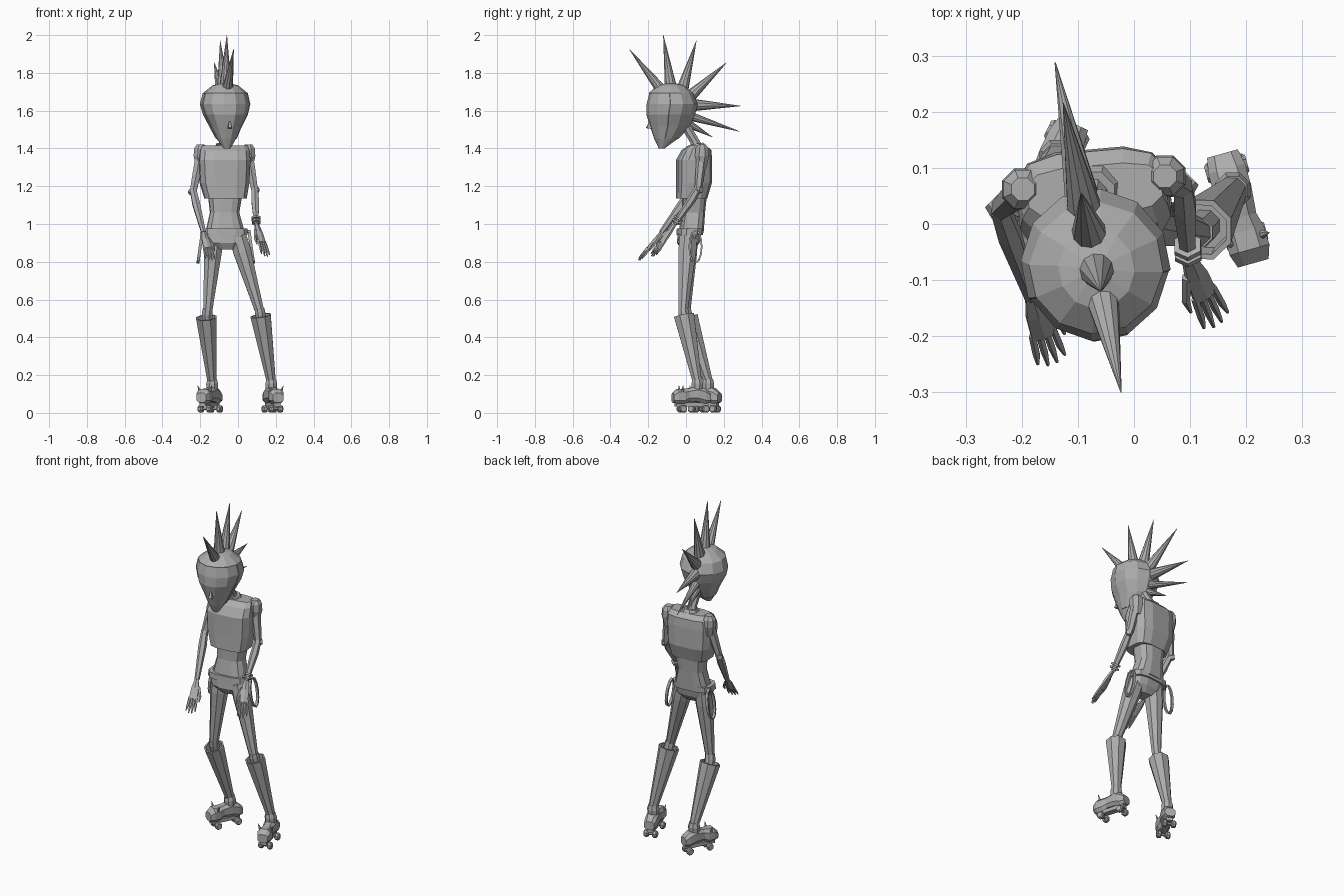
import bpy, bmesh, math
from mathutils import Vector as V

if "Cube" in bpy.data.objects:
    bpy.data.objects.remove(bpy.data.objects["Cube"])

grey = bpy.data.materials.new("mid grey")
grey.use_nodes = True
colour = (0.42, 0.42, 0.42, 1)
grey.diffuse_color = colour
grey.node_tree.nodes["Principled BSDF"].inputs["Base Color"].default_value = colour
UP = V((0, 0, 1))


def finish(name, bm):
    bmesh.ops.recalc_face_normals(bm, faces=bm.faces)
    mesh = bpy.data.meshes.new(name)
    bm.to_mesh(mesh)
    bm.free()
    mesh.materials.append(grey)
    obj = bpy.data.objects.new(name, mesh)
    bpy.context.collection.objects.link(obj)


def power(value, p):
    return math.copysign(abs(value) ** p, value)


def sweep(name, points, sizes, sides=8, ref=(1, 0, 0), normal=None, p=1.0,
          closed=False, edit=None):
    """Loft rings of radius r or (a, b) along points; p below 1 makes them boxy."""
    bm = bmesh.new()
    pts = [V(q) for q in points]
    rings = []
    last = len(pts) - 1
    for i, c in enumerate(pts):
        if normal is not None:
            n = V(normal).normalized()
        elif closed:
            n = (pts[(i + 1) % len(pts)] - pts[i - 1]).normalized()
        else:
            n = (pts[min(i + 1, last)] - pts[max(i - 1, 0)]).normalized()
        u = V(ref) - n * n.dot(V(ref))
        u.normalize()
        v = n.cross(u)
        size = sizes[i]
        a, b = size if isinstance(size, tuple) else (size, size)
        ring = []
        for k in range(sides):
            t = 2 * math.pi * (k + 0.5) / sides
            ring.append(bm.verts.new(c + u * a * power(math.cos(t), p)
                                     + v * b * power(math.sin(t), p)))
        rings.append(ring)
    pairs = list(zip(rings, rings[1:]))
    if closed:
        pairs.append((rings[-1], rings[0]))
    for r, s in pairs:
        for k in range(sides):
            j = (k + 1) % sides
            bm.faces.new((r[k], r[j], s[j], s[k]))
    if not closed:
        bm.faces.new(rings[0])
        bm.faces.new(rings[-1])
    if edit:
        bmesh.ops.recalc_face_normals(bm, faces=bm.faces)
        edit(bm)
    finish(name, bm)


def spike(name, base, tip, r, sides=8):
    sweep(name, [base, tip], [r, 0.001], sides, ref=(1, 0.2, 0.1))


# Head, turned a little to its left, with a raised hair cap
head = V((-0.068, -0.075, 0))
fwd = V((0.196, -0.98, 0))
side = V((0.98, 0.196, 0))


def raise_cap(bm):
    cap = []
    for f in bm.faces:
        c = f.calc_center_median()
        if c.z > 1.69 or (c.z > 1.47 and (c - head).dot(fwd) < 0.04):
            cap.append(f)
    bmesh.ops.inset_region(bm, faces=cap, thickness=0.002, depth=0.004)


skull = [(1.40, 0.055, 0.018, 0.015), (1.45, 0.032, 0.05, 0.062),
         (1.52, 0.012, 0.083, 0.107), (1.58, 0.008, 0.115, 0.128),
         (1.635, 0, 0.13, 0.134), (1.69, 0.005, 0.117, 0.115),
         (1.73, 0.005, 0.066, 0.07), (1.742, 0.005, 0.02, 0.02)]
sweep("head", [head + fwd * o + UP * z for z, o, a, b in skull],
      [(a, b) for z, o, a, b in skull], 12, ref=side, normal=UP, edit=raise_cap)
sweep("nose", [head + fwd * 0.115 + UP * 1.505, head + fwd * 0.125 + UP * 1.51,
               head + fwd * 0.11 + UP * 1.56],
      [(0.014, 0.018), (0.012, 0.018), 0.003], 4, ref=side, normal=UP)

# Mohawk spikes: base y, base z, tip y, tip z
mohawk = [(-0.115, 1.69, -0.30, 1.925), (-0.08, 1.72, -0.12, 2.0),
          (-0.02, 1.71, 0.055, 1.97), (0.02, 1.675, 0.215, 1.855),
          (0.035, 1.63, 0.288, 1.625), (0.025, 1.57, 0.283, 1.49),
          (0.005, 1.535, 0.14, 1.46)]
for i, (by, bz, ty, tz) in enumerate(mohawk):
    spike(f"mohawk_spike_{i + 1}", (-0.068 - 0.2 * (by + 0.075), by, bz),
          (-0.068 - 0.2 * (ty + 0.075), ty, tz), 0.033 if i < 5 else 0.024, 10)

# Neck and collar
sweep("neck", [(-0.075, 0.07, 1.38), (-0.075, 0.045, 1.44), (-0.073, -0.01, 1.53)],
      [0.035, 0.026, 0.026])
sweep("collar", [(-0.074, 0.058, 1.40), (-0.074, 0.054, 1.425)], [0.055, 0.042])


# Torso parts: rows of z, x, y, half width, half depth
def body(name, rows, p):
    sweep(name, [(x, y, z) for z, x, y, a, b in rows],
          [(a, b) for z, x, y, a, b in rows], 12, ref=(1, 0.09, 0), normal=UP, p=p)


body("top_garment", [(1.135, -0.066, 0.03, 0.112, 0.08), (1.22, -0.072, 0.043, 0.132, 0.092),
                     (1.34, -0.072, 0.043, 0.138, 0.092), (1.39, -0.072, 0.055, 0.133, 0.076),
                     (1.415, -0.07, 0.06, 0.122, 0.045)], 0.6)
body("waist", [(1.16, -0.068, 0.045, 0.092, 0.065), (1.06, -0.071, 0.04, 0.078, 0.06),
               (0.96, -0.068, 0.028, 0.104, 0.064)], 0.7)
body("belt", [(0.942, -0.07, 0.02, 0.122, 0.068), (0.975, -0.07, 0.022, 0.12, 0.068)], 0.65)
body("pelvis", [(0.955, -0.07, 0.02, 0.115, 0.062), (0.90, -0.066, 0.012, 0.105, 0.058),
                (0.865, -0.06, 0.01, 0.05, 0.035)], 0.75)

# Hanging straps on both hips
for name, x, out in (("left", 0.058, 1), ("right", -0.188, -1)):
    loop = []
    for k in range(12):
        t = 2 * math.pi * k / 12
        loop.append((x + out * 0.012 * (1 - math.sin(t)), 0.05 + 0.033 * math.cos(t),
                     0.88 + 0.085 * math.sin(t)))
    sweep(f"{name}_hip_strap", loop, [(0.011, 0.006)] * 12, 4, closed=True)


# Arms and hands
def hand(name, wrist, tip, across):
    w, t = V(wrist), V(tip)
    d = t - w
    s = V(across) - d * (V(across).dot(d) / d.length_squared)
    s.normalize()
    sweep(f"{name}_palm", [w, w + d * 0.25, w + d * 0.55],
          [(0.013, 0.01), (0.024, 0.012), (0.026, 0.009)], 6, ref=s)
    for i in range(4):
        o = i - 1.5
        length = 0.98 - 0.06 * abs(o)
        sweep(f"{name}_finger_{i + 1}",
              [w + d * 0.5 + s * o * 0.013, w + d * 0.75 + s * o * 0.015,
               w + d * length + s * o * 0.017], [0.007, 0.007, 0.003], 5, ref=s)
    inward = -1 if name == "left" else 1
    sweep(f"{name}_thumb", [w + d * 0.2 + s * inward * 0.018,
                            w + d * 0.45 + s * inward * 0.036,
                            w + d * 0.62 + s * inward * 0.036],
          [0.009, 0.008, 0.003], 5, ref=s)


arms = {"left": ((0.055, 0.085), (0.088, 0.065, 1.18), (0.097, -0.06, 1.0),
                 (0.152, -0.185, 0.82), (0.8, 0.55, -0.1)),
        "right": ((-0.198, 0.062), (-0.238, 0.025, 1.17), (-0.182, -0.13, 0.955),
                  (-0.143, -0.255, 0.80), (0.8, 0.3, 0))}
for name, (top, elbow, wrist, tip, across) in arms.items():
    x, y = top
    e, w = V(elbow), V(wrist)
    sweep(f"{name}_shoulder", [(x, y, 1.42), (x, y, 1.40), (x, y, 1.36), (x, y, 1.30)],
          [0.022, 0.037, 0.04, 0.026], 8)
    sweep(f"{name}_upper_arm", [(x, y, 1.37), V((x, y, 1.37)).lerp(e, 0.5), e],
          [0.028, 0.025, 0.02], 6)
    sweep(f"{name}_forearm", [e + UP * 0.01, e.lerp(w, 0.3), w], [0.019, 0.023, 0.014], 6)
    out = 1 if name == "left" else -1
    sweep(f"{name}_elbow_pad", [e, e + V((out * 0.016, 0.016, 0))], [0.022, 0.016], 6, ref=UP)
    hand(name, wrist, tip, across)
    if name == "left":
        for i in range(2):
            c = w.lerp(e, 0.04 + 0.09 * i)
            sweep(f"wrist_band_{i + 1}", [c, c + (e - w) * 0.05], [0.027, 0.027], 6)

# Legs, flared boots and roller skates
legs = {"left": ((0.0, 0.012), (0.114, -0.015, 0.54), (0.12, -0.01, 0.515),
                 (0.176, 0.06), (0.27, -0.96, 0)),
        "right": ((-0.126, 0.015), (-0.16, 0.0, 0.54), (-0.168, 0.01, 0.505),
                  (-0.137, 0.118), (-0.43, -0.9, 0))}
for name, (hip, knee, cuff, foot, toe) in legs.items():
    h, k, c = V((*hip, 0.93)), V(knee), V(cuff)
    a = V((*foot, 0))
    ankle = a + UP * 0.165
    sweep(f"{name}_thigh", [h, h.lerp(k, 0.2), h.lerp(k, 0.6), k],
          [0.05, 0.051, 0.038, 0.026], 8)
    sweep(f"{name}_knee", [k + UP * 0.01, k.lerp(c, 0.5), c.lerp(ankle, 0.2)],
          [0.028, 0.03, 0.028], 8)
    sweep(f"{name}_boot", [ankle, c, c, c.lerp(ankle, 0.12)],
          [0.026, 0.058, 0.048, 0.044], 8, normal=c - ankle)
    sweep(f"{name}_ankle_cuff", [a + UP * 0.12, a + UP * 0.155, a + UP * 0.18],
          [0.032, 0.034, 0.027], 8)
    d = V(toe).normalized()
    s = d.cross(UP)
    shoe = [(-0.068, 0.08, 0.03, 0.026), (-0.04, 0.088, 0.036, 0.042),
            (0.0, 0.1, 0.036, 0.044), (0.05, 0.096, 0.031, 0.036),
            (0.075, 0.088, 0.038, 0.042), (0.11, 0.088, 0.039, 0.042),
            (0.135, 0.08, 0.03, 0.026)]
    sweep(f"{name}_skate_shoe", [a + d * o + UP * z for o, z, hw, hh in shoe],
          [(hw, hh) for o, z, hw, hh in shoe], 8, ref=s, normal=d, p=0.7)
    sweep(f"{name}_skate_plate", [a + d * o + UP * 0.045 for o in (-0.055, 0.12)],
          [(0.02, 0.012)] * 2, 4, ref=s, p=0.3)
    for end, o in (("rear", -0.04), ("front", 0.085)):
        hub = a + d * o + UP * 0.021
        sweep(f"{name}_{end}_axle", [hub - s * 0.03, hub + s * 0.03], [0.008] * 2, 6, ref=UP)
        for tag, q in (("inner", -1), ("outer", 1)):
            sweep(f"{name}_{end}_{tag}_wheel",
                  [hub + s * q * 0.012, hub + s * q * 0.018, hub + s * q * 0.032,
                   hub + s * q * 0.038], [0.016, 0.021, 0.021, 0.016], 8, ref=UP)
    for tag, q in (("inner", -1), ("outer", 1)):
        b = a + d * 0.09 + s * q * 0.028 + UP * 0.113
        spike(f"{name}_{tag}_toe_stud", b, b + s * q * 0.014 + UP * 0.032, 0.009, 6)
